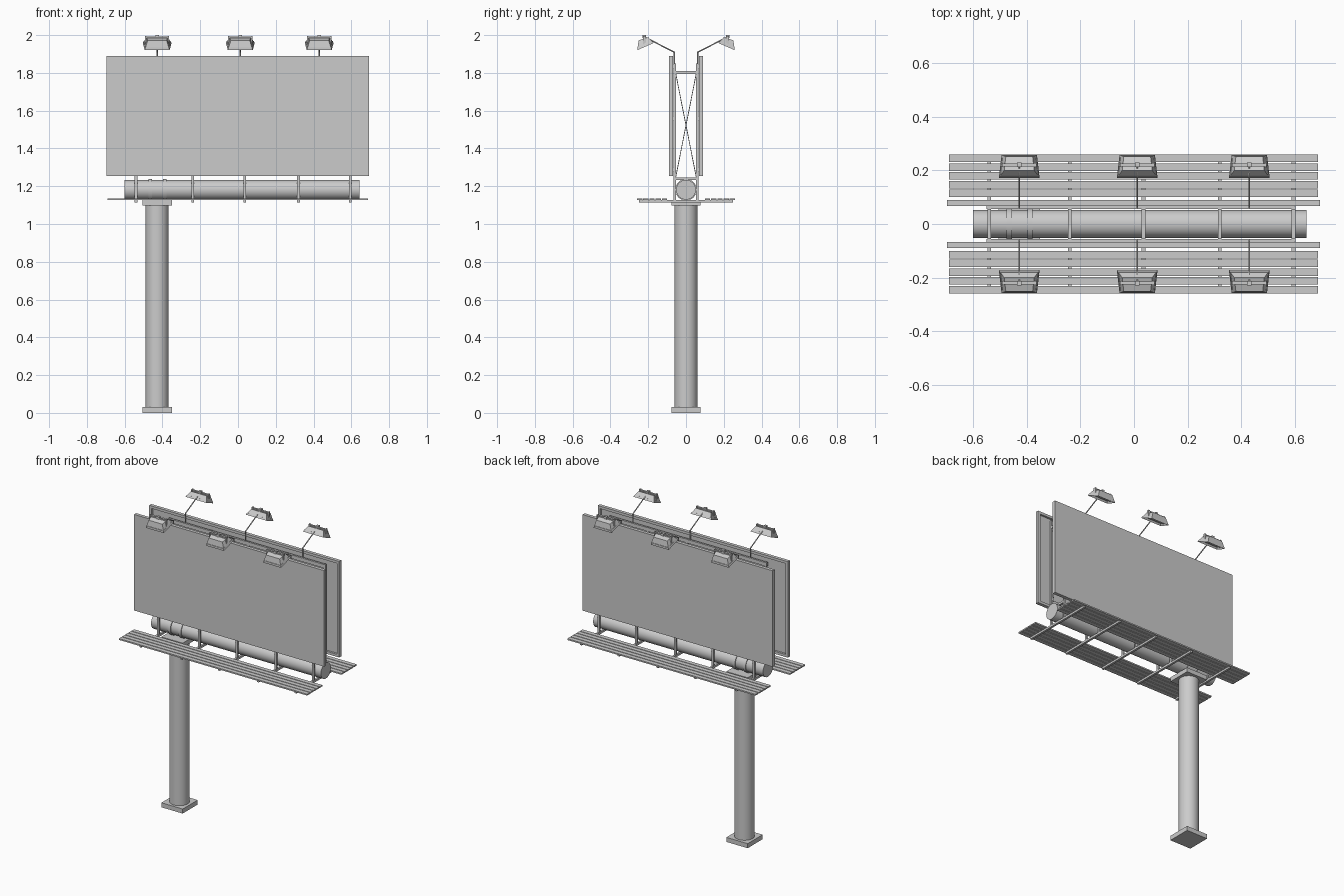
import bpy, bmesh, math
from mathutils import Vector

if "Cube" in bpy.data.objects:
    bpy.data.objects.remove(bpy.data.objects["Cube"], do_unlink=True)

grey = bpy.data.materials.new("light_grey")
grey.use_nodes = True
grey.diffuse_color = (0.6, 0.6, 0.6, 1)
grey.node_tree.nodes["Principled BSDF"].inputs["Base Color"].default_value = (0.6, 0.6, 0.6, 1)


def finish(name, bm):
    bmesh.ops.recalc_face_normals(bm, faces=bm.faces)
    mesh = bpy.data.meshes.new(name)
    bm.to_mesh(mesh)
    bm.free()
    mesh.materials.append(grey)
    obj = bpy.data.objects.new(name, mesh)
    bpy.context.collection.objects.link(obj)
    return obj


def box(name, x, y, z):
    """Box from (min, max) ranges on each axis."""
    bm = bmesh.new()
    bmesh.ops.create_cube(bm, size=1)
    for v in bm.verts:
        v.co = [r[0] if c < 0 else r[1] for r, c in zip((x, y, z), v.co)]
    return finish(name, bm)


def rod(name, a, b, radius, sides=32):
    """Cylinder between two points."""
    a, b = Vector(a), Vector(b)
    bm = bmesh.new()
    bmesh.ops.create_cone(bm, cap_ends=True, segments=sides, radius1=radius,
                          radius2=radius, depth=(b - a).length)
    turn = (b - a).to_track_quat("Z", "Y")
    for v in bm.verts:
        v.co = turn @ v.co + (a + b) / 2
    obj = finish(name, bm)
    bpy.ops.object.select_all(action="DESELECT")
    obj.select_set(True)
    bpy.context.view_layer.objects.active = obj
    bpy.ops.object.shade_smooth_by_angle(angle=math.radians(40))
    return obj


def span(s, a, b):
    """Range mirrored to side s."""
    return sorted((s * a, s * b))


POLE_X = -0.428
STATIONS = (-0.54, -0.24, 0.035, 0.32, 0.595)
LAMPS = (-0.428, 0.012, 0.43)

# Pole with foot and head plates
foot = (POLE_X - 0.078, POLE_X + 0.078)
box("pole_foot", foot, (-0.078, 0.078), (0, 0.03))
rod("pole", (POLE_X, 0, 0.03), (POLE_X, 0, 1.1), 0.061)
box("pole_head_plate", foot, (-0.078, 0.078), (1.098, 1.127))

# Horizontal main tube and the two straps over the pole
rod("main_tube", (-0.6, 0, 1.181), (0.643, 0, 1.181), 0.052)
for x in (-0.465, -0.388):
    rod("tube_strap", (x - 0.01, 0, 1.181), (x + 0.01, 0, 1.181), 0.057)

# Upright frames with cross ties and thin diagonal braces
for x in STATIONS:
    w = (x - 0.007, x + 0.007)
    box("walkway_beam", w, (-0.25, 0.25), (1.114, 1.128))
    for z in (1.24, 1.802):
        box("cross_tie", w, (-0.056, 0.056), (z - 0.007, z + 0.007))
    for s in (-1, 1):
        box("frame_post", w, span(s, 0.054, 0.066), (1.12, 1.85))
        rod("diagonal_brace", (x, -s * 0.054, 1.25), (x, s * 0.054, 1.795), 0.002, 6)

for s in (-1, 1):
    # Long rails between the frames
    for z in (1.29, 1.56, 1.835):
        box("long_rail", (-0.55, 0.6), span(s, 0.056, 0.069), (z - 0.012, z + 0.012))

    # Display panel with a raised rim on its inner side
    box("display_panel", (-0.697, 0.693), span(s, 0.081, 0.09), (1.255, 1.89))
    for z in (1.255, 1.873):
        box("panel_rim", (-0.697, 0.693), span(s, 0.068, 0.082), (z, z + 0.017))
    for x in (-0.697, 0.676):
        box("panel_rim_side", (x, x + 0.017), span(s, 0.068, 0.082), (1.255, 1.89))

    # Walkway planks
    for i in range(5):
        y = 0.1 + i * 0.0328
        box("walkway_plank", (-0.69, 0.687), span(s, y, y + 0.028), (1.127, 1.136))

    for x in LAMPS:
        # Bent lamp arm
        rod("lamp_stem", (x, s * 0.062, 1.82), (x, s * 0.062, 1.912), 0.0035, 8)
        rod("lamp_arm", (x, s * 0.062, 1.91), (x, s * 0.222, 1.991), 0.0035, 8)

        # Flared lamp hood, hollow towards the panel
        bm = bmesh.new()
        rings = []
        for profile in (((0.172, 1.958, 0.076), (0.258, 1.92, 0.066)),
                        ((0.2, 1.989, 0.056), (0.251, 1.972, 0.05))):
            (ya, za, wa), (yb, zb, wb) = profile
            rings.append([bm.verts.new(p) for p in (
                (x - wa, s * ya, za), (x + wa, s * ya, za),
                (x + wb, s * yb, zb), (x - wb, s * yb, zb))])
        opening = bm.faces.new(rings[0])
        bm.faces.new(rings[1])
        for i in range(4):
            j = (i + 1) % 4
            bm.faces.new((rings[0][i], rings[0][j], rings[1][j], rings[1][i]))
        bmesh.ops.recalc_face_normals(bm, faces=bm.faces)
        bmesh.ops.inset_region(bm, faces=[opening], thickness=0.006, depth=0)
        bmesh.ops.translate(bm, verts=opening.verts, vec=(0, s * 0.004, 0.012))
        finish("lamp_hood", bm)

        # Mounting bracket on the hood
        box("lamp_bracket", (x - 0.062, x + 0.062), span(s, 0.215, 0.226), (1.985, 1.992))
        for side in (-1, 1):
            lug = sorted((x + side * 0.056, x + side * 0.064))
            box("bracket_lug", lug, span(s, 0.213, 0.228), (1.948, 1.995))
        box("bracket_clamp", (x - 0.009, x + 0.009), span(s, 0.212, 0.229), (1.984, 2.0))
